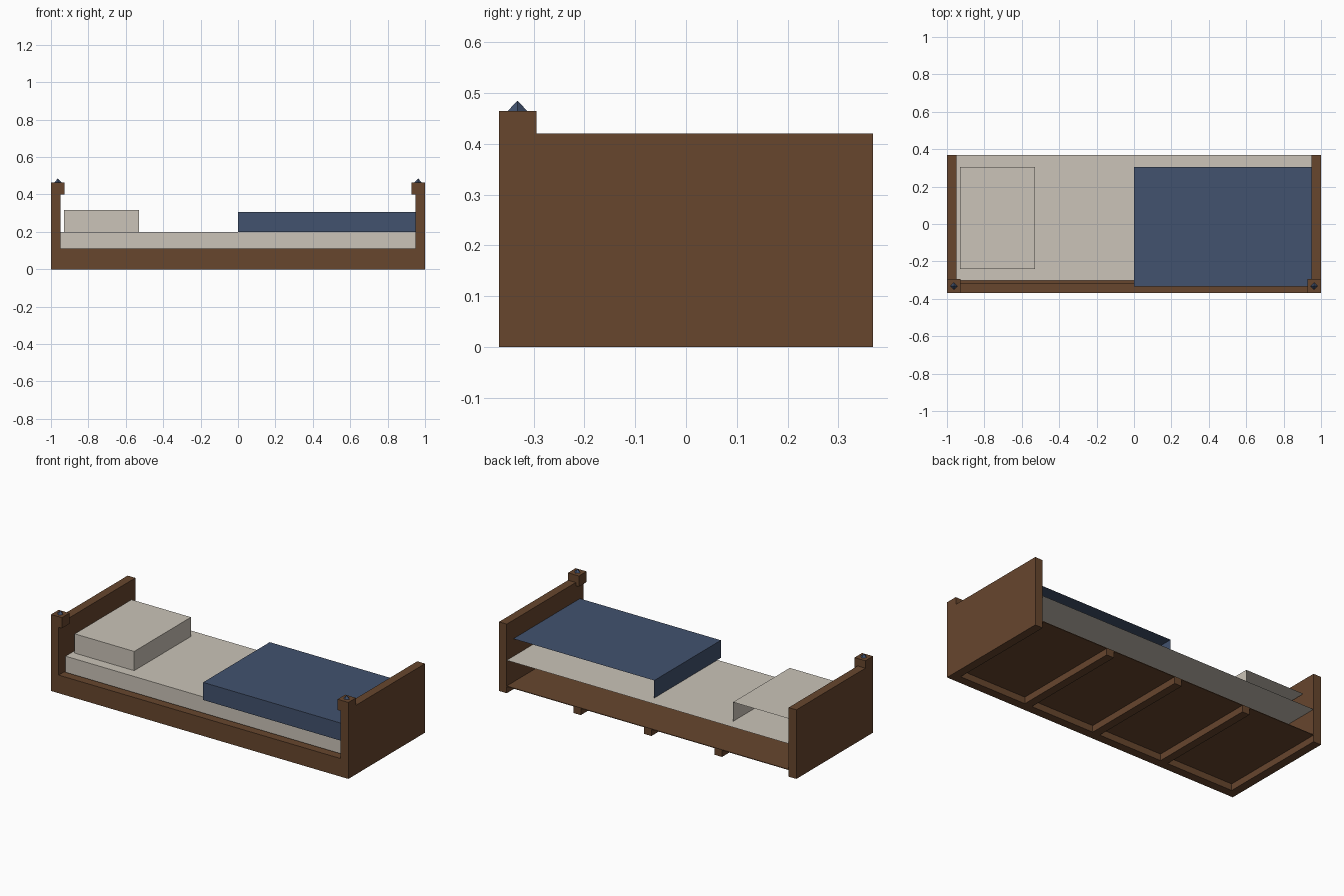
import bpy
import bmesh
from mathutils import Vector

if "Cube" in bpy.data.objects:
    bpy.data.objects.remove(bpy.data.objects["Cube"])


def material(name, rgb):
    m = bpy.data.materials.new(name)
    m.diffuse_color = (*rgb, 1)
    m.use_nodes = True
    m.node_tree.nodes["Principled BSDF"].inputs["Base Color"].default_value = m.diffuse_color
    return m


WOOD = material("brown wood", (0.136, 0.061, 0.027))
LINEN = material("cream linen", (0.597, 0.552, 0.480))
BLUE = material("navy blue", (0.054, 0.084, 0.157))


def finish(bm, name, mat):
    me = bpy.data.meshes.new(name)
    bm.to_mesh(me)
    bm.free()
    me.materials.append(mat)
    ob = bpy.data.objects.new(name, me)
    bpy.context.collection.objects.link(ob)
    return ob


def box(name, x, y, z, mat, skip=()):
    """Box between (min, max) pairs; skip lists open sides such as '+y'."""
    bm = bmesh.new()
    bmesh.ops.create_cube(bm, size=1)
    bm.normal_update()
    gone = []
    for side in skip:
        axis, sign = "xyz".index(side[1]), (1 if side[0] == "+" else -1)
        gone += [f for f in bm.faces if f.normal[axis] * sign > 0.9]
    if gone:
        bmesh.ops.delete(bm, geom=gone, context="FACES")
    for v in bm.verts:
        v.co = Vector([lo + (c + 0.5) * (hi - lo)
                       for c, (lo, hi) in zip(v.co, (x, y, z))])
    return finish(bm, name, mat)


FRONT, BACK = -0.368, 0.368
RAIL_BACK = -0.315
BASE_Z, BED_Z = 0.04, 0.20

# End boards with raised post caps and small pointed finials
for side, label in ((-1, "head"), (1, "foot")):
    def span(a, b):
        return tuple(sorted((side * a, side * b)))
    box(label + "board", span(0.948, 1), (FRONT, BACK), (0, 0.42), WOOD)
    box(label + "_post_cap", span(0.927, 1), (FRONT, -0.295), (0.40, 0.465), WOOD)
    bm = bmesh.new()
    bmesh.ops.create_cone(bm, segments=4, radius1=0.019, radius2=0,
                          depth=0.02, cap_ends=False)
    bmesh.ops.remove_doubles(bm, verts=bm.verts, dist=1e-5)
    bmesh.ops.translate(bm, verts=bm.verts, vec=(side * 0.963, -0.332, 0.475))
    finish(bm, label + "_finial", BLUE)

# Front rail, base panel and cross slats
box("front_rail", (-0.948, 0.948), (FRONT, RAIL_BACK), (0, 0.11), WOOD)
box("base_panel", (-0.948, 0.948), (RAIL_BACK, BACK), (BASE_Z, BASE_Z + 0.004), WOOD)
for i in (-1, 0, 1):
    cx = i * 0.475
    box("cross_slat", (cx - 0.025, cx + 0.025), (RAIL_BACK, BACK), (0, BASE_Z), WOOD)

# Bedding shells, open at the back and underneath
box("mattress", (-0.948, 0.948), (-0.302, BACK), (BASE_Z, BED_Z), LINEN,
    ("+y", "-z", "+x", "-x"))
box("pillow", (-0.93, -0.53), (-0.24, 0.305), (BED_Z, 0.317), LINEN,
    ("+y", "-z", "-x"))
box("blanket", (0, 0.948), (-0.335, 0.305), (BED_Z, 0.307), BLUE,
    ("+y", "-z", "+x"))
